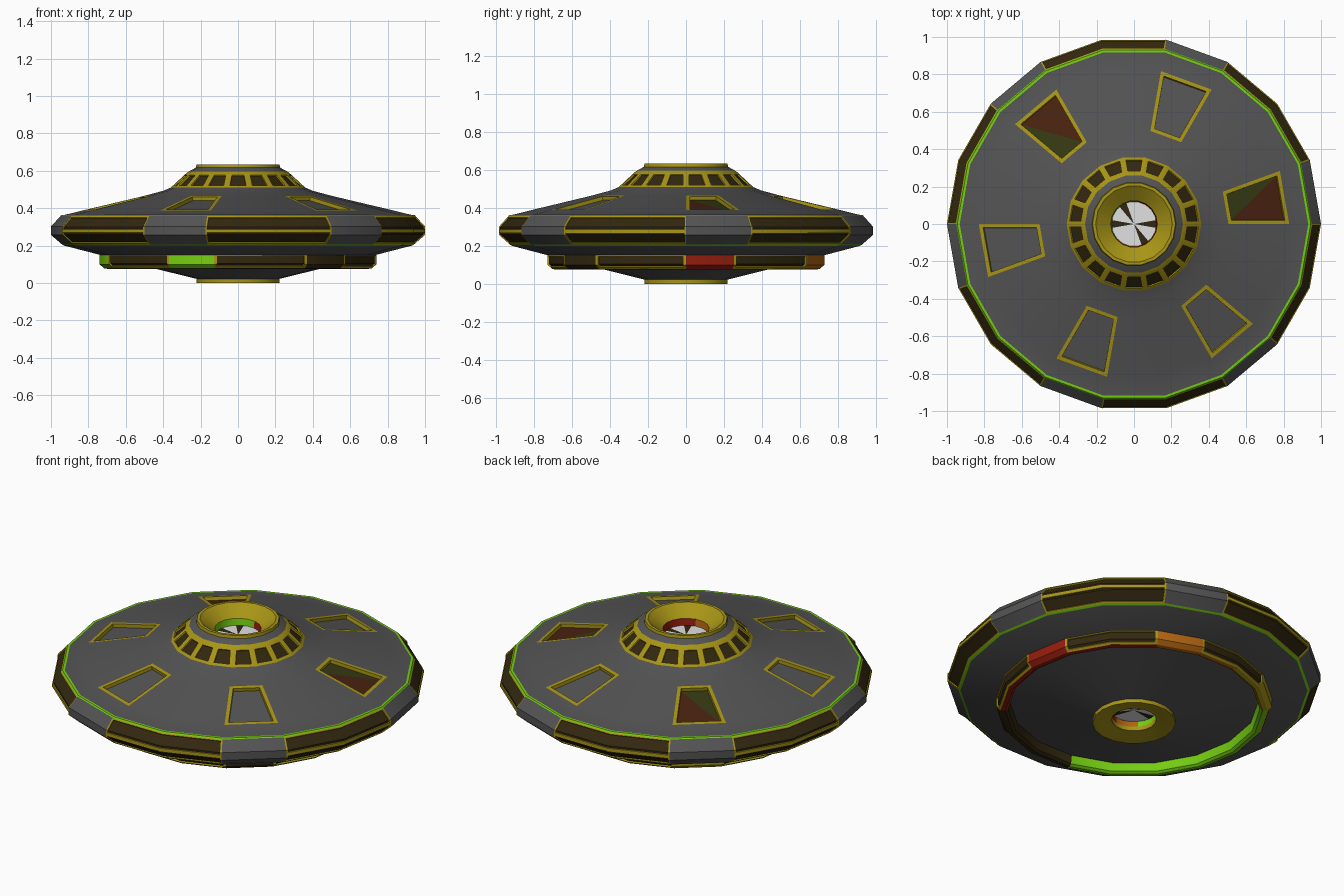
import bpy, bmesh, math

if "Cube" in bpy.data.objects:
    bpy.data.objects.remove(bpy.data.objects["Cube"])

N = 18                      # sides of every turned part
STEP = 2 * math.pi / N
COLOURS = {
    "hull_grey": (0.088, 0.088, 0.088), "gold": (0.39, 0.30, 0.008),
    "bright_green": (0.18, 0.62, 0.006), "red": (0.30, 0.012, 0.004),
    "orange": (0.45, 0.13, 0.006), "olive_glass": (0.035, 0.04, 0.006),
    "brown_glass": (0.065, 0.016, 0.005), "dark_glass": (0.032, 0.02, 0.005),
    "pale_grey": (0.75, 0.75, 0.75),
}
GREY, GOLD, GREEN, RED, ORANGE, OLIVE, BROWN, DARK, PALE = range(9)
MATS = []
for name, c in COLOURS.items():
    m = bpy.data.materials.new(name)
    m.diffuse_color = (*c, 1)
    m.use_nodes = True
    m.node_tree.nodes["Principled BSDF"].inputs["Base Color"].default_value = m.diffuse_color
    MATS.append(m)


def lathe(profile, mats, closed=False):
    """Turn (radius, z) points, listed so that outside walls run upward."""
    bm = bmesh.new()
    rings = [[bm.verts.new((r * math.cos(i * STEP), r * math.sin(i * STEP), z))
              for i in range(N)] for r, z in profile]
    if closed:
        rings.append(rings[0])
    rows = []
    for j in range(len(rings) - 1):
        a, b = rings[j], rings[j + 1]
        row = []
        for i in range(N):
            k = (i + 1) % N
            f = bm.faces.new((a[i], a[k], b[k], b[i]))
            f.material_index = mats[j] if isinstance(mats, list) else mats(i)
            row.append(f)
        rows.append(row)
    bm.normal_update()
    return bm, rows


def finish(bm, name):
    me = bpy.data.meshes.new(name)
    bm.to_mesh(me)
    bm.free()
    for m in MATS:
        me.materials.append(m)
    ob = bpy.data.objects.new(name, me)
    bpy.context.collection.objects.link(ob)
    bpy.context.view_layer.objects.active = ob
    ob.select_set(True)
    bpy.ops.object.shade_smooth_by_angle(angle=math.radians(25))
    ob.select_set(False)


def window(bm, faces, frame, recess, glass):
    """Gold frame around a group of faces, with a sunken pane."""
    new = bmesh.ops.inset_region(bm, faces=faces, thickness=frame, depth=0,
                                 use_boundary=True, use_even_offset=True)["faces"]
    for f in new:
        f.material_index = GOLD
    bm.normal_update()
    new = bmesh.ops.inset_region(bm, faces=faces, thickness=0.001, depth=-recess,
                                 use_boundary=True, use_even_offset=True)["faces"]
    for f in new:
        f.material_index = GOLD
    for f in faces:
        f.material_index = glass


# window bays: two facets wide, with one plain facet between them
BAYS = [(i + 1, i + 2) for i in range(0, N, 3)]

# lower hull: cone up to the rim
bm, rows = lathe([(0.22, 0.022), (0.60, 0.115), (0.93, 0.2), (0.942, 0.207)],
                 [GREY, GREY, GREEN])
finish(bm, "lower_hull")

# rim with two rows of long windows
bm, rows = lathe([(0.942, 0.207), (1.0, 0.257), (1.0, 0.278), (1.0, 0.302),
                  (0.95, 0.357)], [GREY] * 4)
for bay in BAYS:
    for pair in ((0, 1), (2, 3)):
        window(bm, [rows[j][i] for j in pair for i in bay], 0.009, 0.006, DARK)
finish(bm, "rim")

# roof: green edge line, cone with a framed hatch on every third facet
bm, rows = lathe([(0.95, 0.357), (0.945, 0.363), (0.932, 0.363), (0.83, 0.388),
                  (0.505, 0.465), (0.40, 0.493), (0.36, 0.51)],
                 [GREEN, GREEN, GREY, GREY, GREY, GREY])
for i in range(0, N, 3):
    pane = rows[3][i]
    window(bm, [pane], 0.02, 0.02, GREY)
    if i in (0, 6):         # two hatches have two-tone glass
        v = pane.verts[:]
        far = max(v, key=lambda p: p.co.xy.length)
        k = v.index(far)
        other, _ = bmesh.utils.face_split(pane, v[k], v[(k + 2) % 4])
        mid = (i + 0.5) * STEP
        side = lambda f: (f.calc_center_median().y * math.cos(mid)
                          - f.calc_center_median().x * math.sin(mid))
        lo, hi = sorted((pane, other), key=side)
        lo.material_index, hi.material_index = BROWN, OLIVE
finish(bm, "roof")

# cabin with one small window per facet
bm, rows = lathe([(0.36, 0.51), (0.275, 0.588), (0.262, 0.597), (0.225, 0.617)],
                 [GOLD, GOLD, GREY])
for f in rows[0]:
    window(bm, [f], 0.017, 0.008, DARK)
finish(bm, "cabin")

# top collar and funnel
bm, _ = lathe([(0.225, 0.617), (0.222, 0.634), (0.205, 0.634), (0.125, 0.575)],
              [GOLD] * 3)
finish(bm, "top_funnel")

# bottom collar and funnel
bm, _ = lathe([(0.12, 0.045), (0.12, 0.02), (0.145, 0.02), (0.205, 0.0), (0.222, 0.0),
               (0.222, 0.024)], [GOLD] * 5)
finish(bm, "bottom_funnel")


# coloured bore walls inside the two funnels
def bore_colour(i):
    if 4 <= i < 11:
        return GREEN
    return ORANGE if 11 <= i < 14 else RED


for name, z0, z1 in (("top_bore", 0.575, 0.535), ("bottom_bore", 0.08, 0.045)):
    bm, _ = lathe([(0.125, z0), (0.12, z1)], bore_colour)
    finish(bm, name)

# spoked discs closing the bores
for name, z, flip in (("top_disc", 0.536, False), ("bottom_disc", 0.079, True)):
    bm = bmesh.new()
    bmesh.ops.create_circle(bm, cap_ends=True, cap_tris=True, segments=N, radius=0.124)
    bmesh.ops.translate(bm, verts=bm.verts, vec=(0, 0, z))
    bm.normal_update()
    for f in bm.faces:
        c = f.calc_center_median()
        i = int(math.atan2(c.y, c.x) % (2 * math.pi) / STEP)
        f.material_index = DARK if i % 3 == 0 else PALE
        if (f.normal.z < 0) != flip:
            f.normal_flip()
    finish(bm, name)


# belly ring: coloured by sector, with framed windows
def sector_colour(i):
    if i < 3 or i >= 16:
        return RED
    if i < 5:
        return ORANGE
    if i < 7:
        return GOLD
    return GREEN if i < 13 else DARK


bm, rows = lathe([(0.665, 0.14), (0.675, 0.085), (0.69, 0.075), (0.715, 0.078),
                  (0.74, 0.10), (0.74, 0.16)], sector_colour)
for bay in BAYS:
    window(bm, [rows[j][i] for j in (3, 4) for i in bay], 0.015, 0.008, DARK)
finish(bm, "belly_ring")
